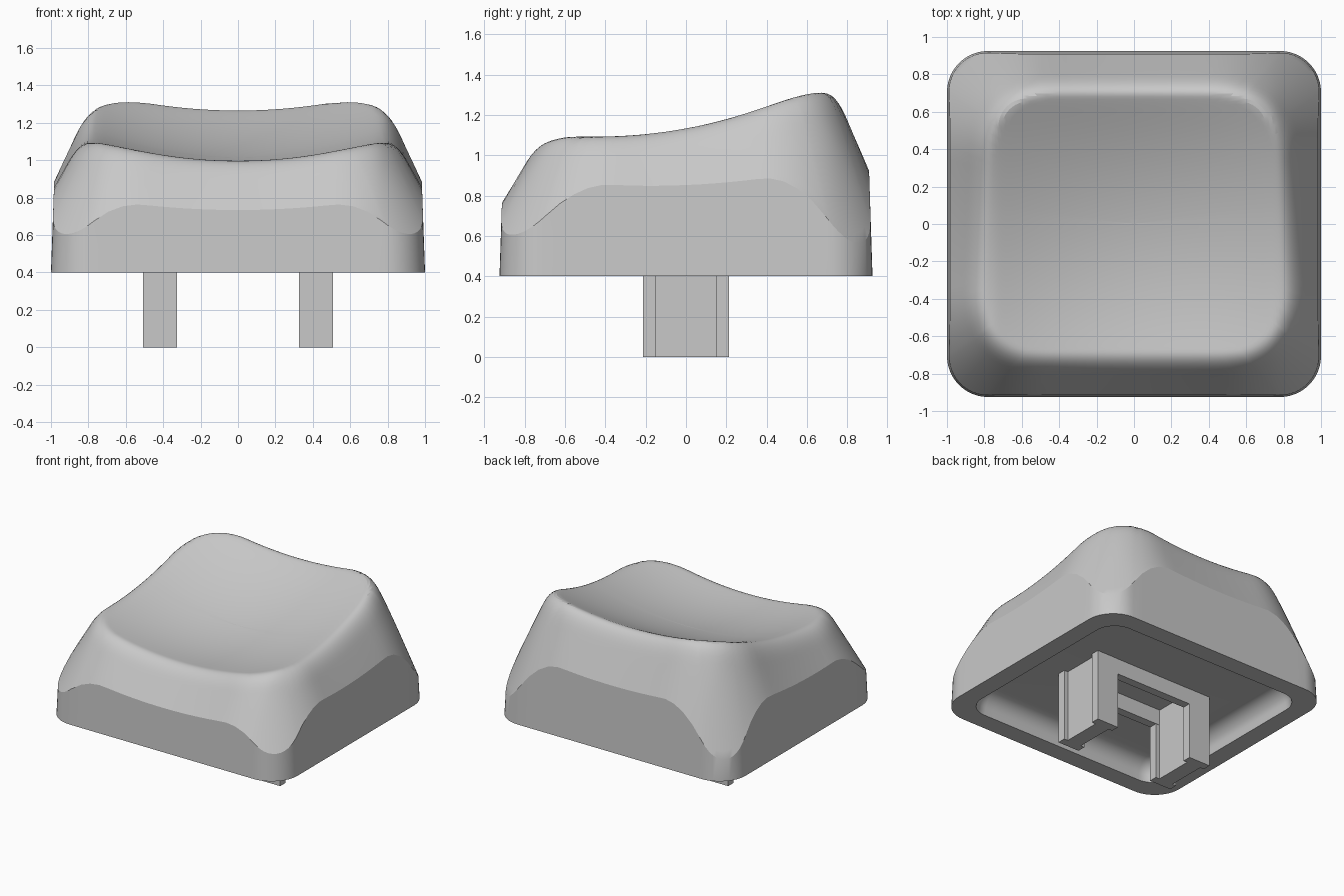
import bpy, bmesh, math

if "Cube" in bpy.data.objects:
    bpy.data.objects.remove(bpy.data.objects["Cube"])

grey = bpy.data.materials.new("plain grey")
grey.diffuse_color = (0.58, 0.58, 0.58, 1)
grey.use_nodes = True
grey.node_tree.nodes["Principled BSDF"].inputs["Base Color"].default_value = grey.diffuse_color


def outline(hx, hy, r, arc=12, side=20):
    """Rounded rectangle, anticlockwise, with points along the straights too."""
    pts = []
    corners = [(1, 1), (-1, 1), (-1, -1), (1, -1)]
    for i, (sx, sy) in enumerate(corners):
        cx, cy = sx * (hx - r), sy * (hy - r)
        for k in range(arc + 1):
            a = math.pi / 2 * (i + k / arc)
            pts.append((cx + r * math.cos(a), cy + r * math.sin(a)))
        nx, ny = corners[(i + 1) % 4]
        a = math.pi / 2 * (i + 1)
        ex, ey = nx * (hx - r) + r * math.cos(a), ny * (hy - r) + r * math.sin(a)
        px, py = pts[-1]
        for k in range(1, side):
            pts.append((px + (ex - px) * k / side, py + (ey - py) * k / side))
    return pts


def softmin(a, b, k):
    return 0.5 * (a + b - math.sqrt((a - b) ** 2 + k))


def top_height(x, y):
    """Tilted dish inside a rounded rim, falling away outside it."""
    yc = math.copysign(softmin(abs(y), 0.72, 0.004), y)
    u = softmin((x / 0.74) ** 2, 1.02, 0.008)
    dish = 0.118 - 0.01 * yc - 0.04 * yc * yc
    t = 1.133 + 0.19 * yc + 0.22 * yc * yc - dish * (1 - u)
    r = 0.31
    qx, qy = abs(x) - (0.775 - 0.04 * y - r), abs(y) - (0.68 - r)
    d = math.hypot(max(qx, 0), max(qy, 0)) + min(max(qx, qy), 0) - r
    d = max(d, 0)
    drop = 11 * d * d if d < 0.12 else 0.1584 + 2.55 * (d - 0.12)
    return 0.4 + (t - 0.4) * (1 - drop)


def finish(bm, name, angle):
    bmesh.ops.recalc_face_normals(bm, faces=bm.faces)
    me = bpy.data.meshes.new(name)
    bm.to_mesh(me)
    bm.free()
    ob = bpy.data.objects.new(name, me)
    bpy.context.collection.objects.link(ob)
    me.materials.append(grey)
    bpy.ops.object.select_all(action='DESELECT')
    ob.select_set(True)
    bpy.context.view_layer.objects.active = ob
    bpy.ops.object.shade_smooth_by_angle(angle=math.radians(angle))
    return ob


# Cap shell: rings from the inner ceiling, down the cavity, round the rim, up and over
rings = []
fillet = 0.12
ceiling = 0.55
for k in range(9):
    a = math.pi / 2 * (1 - k / 8)
    off = fillet * (1 - math.cos(a))
    rings.append([(x, y, ceiling - fillet + fillet * math.sin(a))
                  for x, y in outline(0.855 - off, 0.78 - off, 0.16 - off)])
rings.append([(x, y, 0.4) for x, y in outline(0.86, 0.785, 0.16)])
base = outline(1.0, 0.925, 0.22)
rings.append([(x, y, 0.4) for x, y in base])
edge = []
for x, y in base:
    s = 1 - 0.036 * (top_height(x * 0.985, y * 0.985) - 0.4)
    edge.append((x * s, y * s))
rings.append([(x, y, top_height(x, y)) for x, y in edge])
steps = 60
for k in range(1, steps):
    s = 1 - k / steps
    rings.append([(x * s, y * s, top_height(x * s, y * s)) for x, y in edge])

bm = bmesh.new()
loops = [[bm.verts.new(p) for p in ring] for ring in rings]
n = len(base)
for a, b in zip(loops, loops[1:]):
    for i in range(n):
        j = (i + 1) % n
        bm.faces.new((a[i], a[j], b[j], b[i]))
bm.faces.new(loops[0])
centre = bm.verts.new((0, 0, top_height(0, 0)))
for i in range(n):
    bm.faces.new((loops[-1][i], loops[-1][(i + 1) % n], centre))
finish(bm, "cap_shell", 20)

# Two clip legs with an H-shaped section
for side, name in ((1, "right_leg"), (-1, "left_leg")):
    section = [(0.325, -0.213), (0.507, -0.213), (0.507, -0.15), (0.475, -0.15),
               (0.475, 0.15), (0.507, 0.15), (0.507, 0.213), (0.325, 0.213),
               (0.325, 0.15), (0.357, 0.15), (0.357, -0.15), (0.325, -0.15)]
    bm = bmesh.new()
    face = bm.faces.new([bm.verts.new((side * x, y, 0)) for x, y in section])
    up = bmesh.ops.extrude_face_region(bm, geom=[face])["geom"]
    bmesh.ops.translate(bm, vec=(0, 0, 0.57),
                        verts=[v for v in up if isinstance(v, bmesh.types.BMVert)])
    finish(bm, name, 20)

# Crossbars under the ceiling that join the legs
for side, name in ((1, "back_crossbar"), (-1, "front_crossbar")):
    bm = bmesh.new()
    bmesh.ops.create_cube(bm, size=1)
    for v in bm.verts:
        v.co = (v.co.x * 0.7, side * 0.18 + v.co.y * 0.064, 0.5 + v.co.z * 0.14)
    finish(bm, name, 20)
